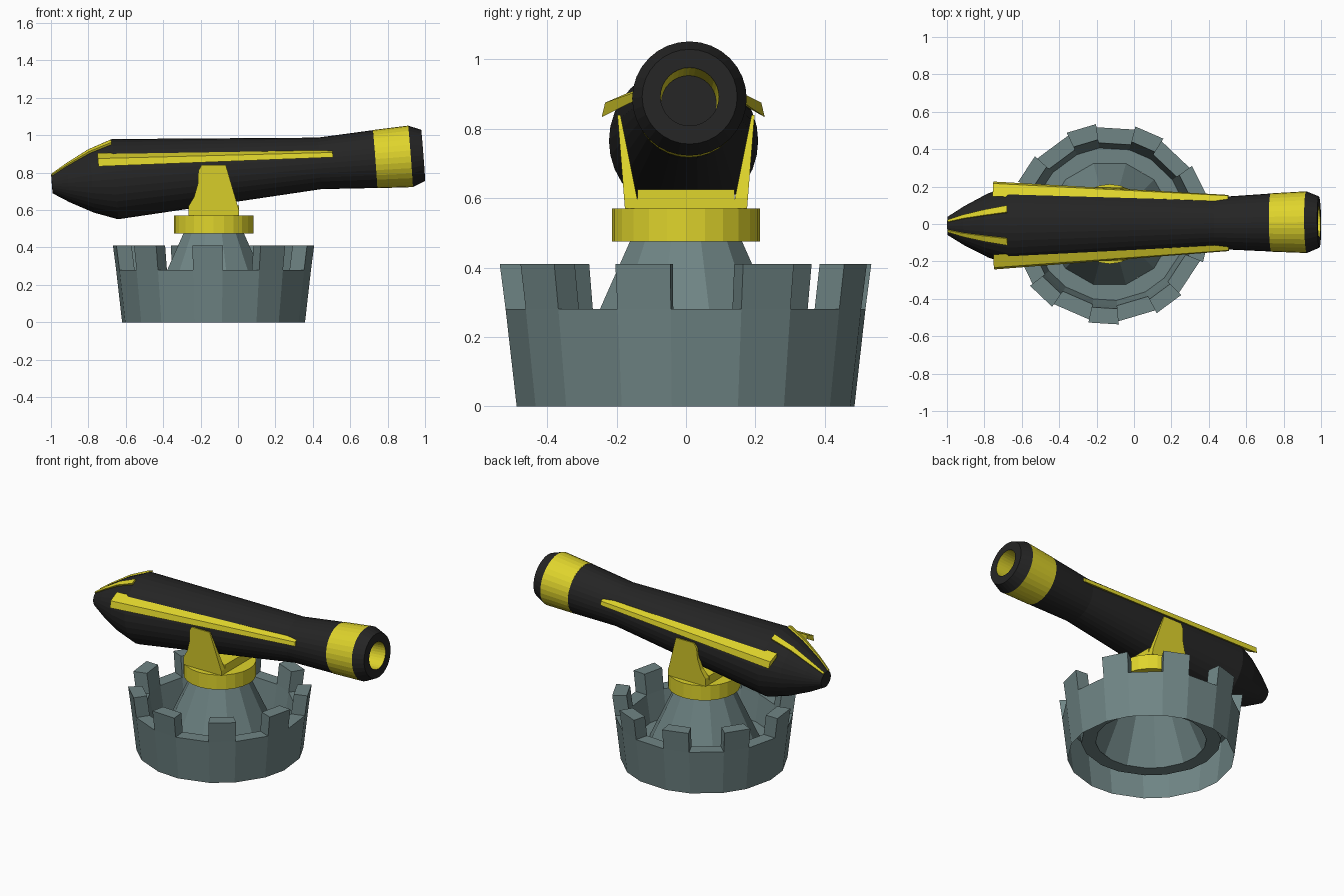
import bpy, bmesh
from math import sin, cos, pi, radians
from mathutils import Matrix, Vector

if "Cube" in bpy.data.objects:
    bpy.data.objects.remove(bpy.data.objects["Cube"])

CX = -0.13  # turret axis


def material(name, rgb):
    m = bpy.data.materials.new(name)
    m.diffuse_color = (*rgb, 1)
    m.use_nodes = True
    m.node_tree.nodes["Principled BSDF"].inputs["Base Color"].default_value = m.diffuse_color
    return m


STONE = material("stone", (0.16, 0.235, 0.235))
BLACK = material("black", (0.018, 0.018, 0.018))
YELLOW = material("yellow", (0.74, 0.66, 0.025))


def finish(name, bm, mat, matrix=Matrix()):
    bmesh.ops.recalc_face_normals(bm, faces=bm.faces)
    mesh = bpy.data.meshes.new(name)
    bm.to_mesh(mesh)
    bm.free()
    mesh.transform(matrix)
    mesh.materials.append(mat)
    ob = bpy.data.objects.new(name, mesh)
    bpy.context.collection.objects.link(ob)
    return ob


def skin(bm, rings, start=True, end=True):
    """Join closed rings of points with quads, with optional end caps."""
    loops = [[bm.verts.new(p) for p in ring] for ring in rings]
    n = len(loops[0])
    strips = [[bm.faces.new((a[i], a[(i + 1) % n], b[(i + 1) % n], b[i]))
               for i in range(n)] for a, b in zip(loops, loops[1:])]
    if start:
        bm.faces.new(loops[0])
    if end:
        bm.faces.new(loops[-1])
    return strips


def loft(name, rings, mat, matrix=Matrix(), start=True, end=True):
    bm = bmesh.new()
    skin(bm, rings, start, end)
    return finish(name, bm, mat, matrix)


def ring_z(r, z, angles):
    return [(CX + r * cos(a), r * sin(a), z) for a in angles]


def even(n, offset=0.0):
    return [2 * pi * i / n + offset for i in range(n)]


# Battlement: open sheet wall with inner floor, nine merlons pulled up
wall = []
for i in range(9):
    c = -13.5 + 40 * i
    wall += [radians(c - 8.7), radians(c + 8.7)]
bm = bmesh.new()
strips = skin(bm, [ring_z(r, z, wall) for r, z in
                   ((0.49, 0), (0.522, 0.28), (0.438, 0.28), (0.41, 0.11), (0.325, 0.11))],
              False, False)
bmesh.ops.recalc_face_normals(bm, faces=bm.faces)
out = bmesh.ops.extrude_discrete_faces(bm, faces=strips[1][::2])
for f in out["faces"]:
    for v in f.verts:
        radial = Vector((v.co.x - CX, v.co.y, 0)).normalized()
        v.co += radial * 0.017 + Vector((0, 0, 0.13))
finish("battlement", bm, STONE)

# Pedestal cone, open underneath
side12 = even(12, pi / 12)
loft("pedestal", [ring_z(0.335, 0.11, side12), ring_z(0.165, 0.48, side12)],
     STONE, start=False)

# Turning collar
side24 = even(24)
loft("collar", [ring_z(0.213, 0.475, side24), ring_z(0.213, 0.57, side24)], YELLOW)

# Cradle: base block and two leaning arms
block = [(-0.265, -0.14), (0.005, -0.14), (0.005, 0.14), (-0.265, 0.14)]
loft("cradle_base", [[(x, y, z) for x, y in block] for z in (0.57, 0.625)], YELLOW)
arm = [(-0.265, 0.57), (-0.265, 0.62), (-0.235, 0.67), (-0.215, 0.74), (-0.212, 0.81),
       (-0.195, 0.84), (-0.065, 0.84), (0.005, 0.60), (0.005, 0.57)]
for s, tag in ((-1, "front"), (1, "back")):
    rings = [[(x, s * (y0 + k * (z - 0.57)), z) for x, z in arm]
             for y0, k in ((0.176, 0.08), (0.135, 0.2))]
    loft("cradle_arm_" + tag, rings, YELLOW)

# Barrel frame: muzzle raised and turned very slightly
AIM = (Matrix.Translation((0, 0, 0.816)) @ Matrix.Rotation(0.0107, 4, 'Z')
       @ Matrix.Rotation(-0.077, 4, 'Y'))


def lathe(name, profile, mat, start=False, end=False):
    rings = [[(u, r * cos(a), r * sin(a)) for a in even(32)] for u, r in profile]
    return loft(name, rings, mat, AIM, start, end)


# Barrel and muzzle
lathe("barrel", [(-0.998, 0.05), (-0.91, 0.105), (-0.785, 0.17), (-0.66, 0.215),
                 (0.437, 0.138), (0.735, 0.155)], BLACK, start=True)
lathe("muzzle_band", [(0.735, 0.156), (0.925, 0.165)], YELLOW)
lathe("muzzle_lip", [(0.925, 0.165), (0.993, 0.137), (0.993, 0.084)], BLACK)
lathe("bore", [(0.993, 0.084), (0.75, 0.08)], YELLOW)
lathe("bore_end", [(0.75, 0.08), (0.748, 0.08)], BLACK, end=True)

# Stripes, mirrored across the barrel
for s, tag in ((-1, "front"), (1, "back")):
    # Long side stripe overhanging the breech shoulder
    rear = [(0.235, 0.075), (0.225, 0.117), (0.155, 0.147), (0.155, 0.120)]
    fore = [(0.150, 0.027), (0.146, 0.053), (0.115, 0.066), (0.115, 0.038)]
    loft("side_stripe_" + tag,
         [[(u, s * y, h) for y, h in sec] for u, sec in ((-0.745, rear), (0.510, fore))],
         YELLOW, AIM)

    # Short stripe running down the breech end
    rings = []
    for u, r, mid, half in ((-0.665, 0.217, 23.5, 5.0), (-0.79, 0.171, 23.5, 5.2),
                            (-0.91, 0.106, 26, 5.5), (-0.996, 0.052, 28, 6)):
        a, b = radians(mid - half), radians(mid + half)
        rings.append([(u, s * q * sin(t), q * cos(t)) for q, t in
                      ((r + 0.008, a), (r + 0.008, b), (r - 0.015, b), (r - 0.015, a))])
    loft("breech_stripe_" + tag, rings, YELLOW, AIM)
